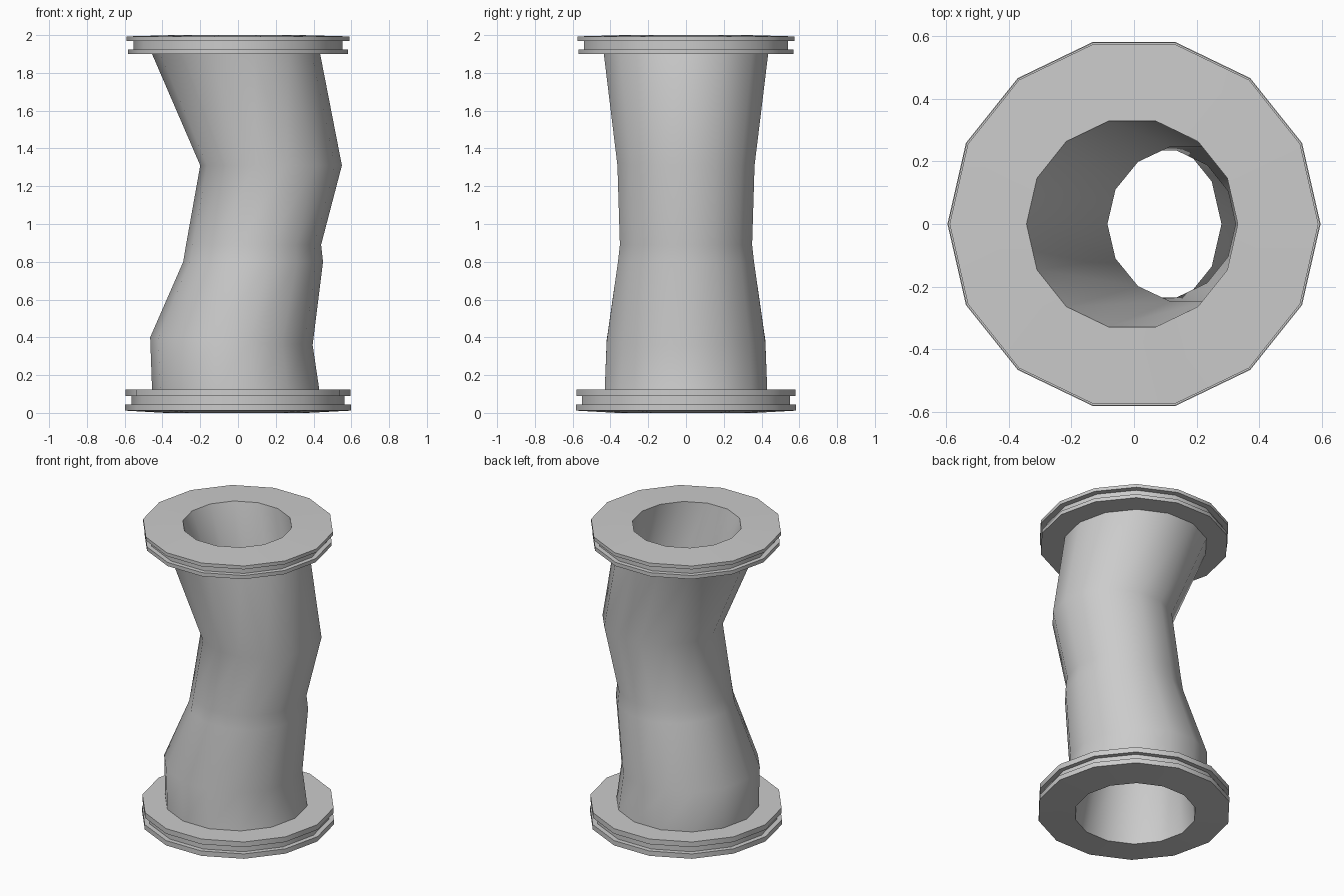
import bpy, bmesh, math

if "Cube" in bpy.data.objects:
    bpy.data.objects.remove(bpy.data.objects["Cube"])

N = 14                      # sides of every ring
APO = math.cos(math.pi / N)  # flat-to-centre ratio, widths in y are read on flats


def ring(bm, xl, zl, xr, zr, half_y):
    """One tilted elliptical ring, given its left and right ends and y half width."""
    cx, rx = (xl + xr) / 2, (xr - xl) / 2
    cz, dz = (zl + zr) / 2, (zr - zl) / 2
    verts = []
    for i in range(N):
        a = 2 * math.pi * i / N
        c = math.cos(a)
        verts.append(bm.verts.new((cx + rx * c, half_y / APO * math.sin(a), cz + dz * c)))
    return verts


def closed_loft(name, sections):
    """Skin a closed loop of rings into a hollow solid."""
    bm = bmesh.new()
    rings = [ring(bm, *s) for s in sections]
    for k in range(len(rings)):
        a, b = rings[k], rings[(k + 1) % len(rings)]
        for i in range(N):
            j = (i + 1) % N
            bm.faces.new((a[i], a[j], b[j], b[i]))
    bmesh.ops.recalc_face_normals(bm, faces=bm.faces)
    mesh = bpy.data.meshes.new(name)
    bm.to_mesh(mesh)
    bm.free()
    obj = bpy.data.objects.new(name, mesh)
    bpy.context.collection.objects.link(obj)
    bpy.ops.object.select_all(action='DESELECT')
    obj.select_set(True)
    bpy.context.view_layer.objects.active = obj
    bpy.ops.object.shade_smooth_by_angle(angle=math.radians(42))
    return obj


def disc(r, z, x=0.0):
    return (x - r, z, x + r, z, r * APO)


# outer wall of the bent pipe: left x, left z, right x, right z, y half width
wall = [
    (-0.455, 0.125, 0.43, 0.125, 0.43),
    (-0.465, 0.40, 0.395, 0.36, 0.42),
    (-0.29, 0.80, 0.45, 0.80, 0.36),
    (-0.275, 0.89, 0.44, 0.89, 0.35),
    (-0.20, 1.31, 0.55, 1.31, 0.363),
    (-0.455, 1.90, 0.435, 1.90, 0.435),
]

# bore: the same rings moved inward by the wall thickness
T = 0.115
bore = [(xl + T, zl, xr - T, zr, hy - T) for xl, zl, xr, zr, hy in wall[1:-1]]

# grooved end flanges
bottom_flange = [disc(0.375, 0.0, -0.01), disc(0.597, 0.012), disc(0.597, 0.045),
                 disc(0.565, 0.045), disc(0.565, 0.09), disc(0.595, 0.09),
                 disc(0.595, 0.125)]
top_flange = [disc(0.583, 1.90), disc(0.583, 1.925), disc(0.553, 1.925),
              disc(0.553, 1.97), disc(0.59, 1.97), disc(0.59, 1.993),
              disc(0.338, 2.0, -0.006)]

closed_loft("bent_pipe", bottom_flange + wall + top_flange + bore[::-1])
